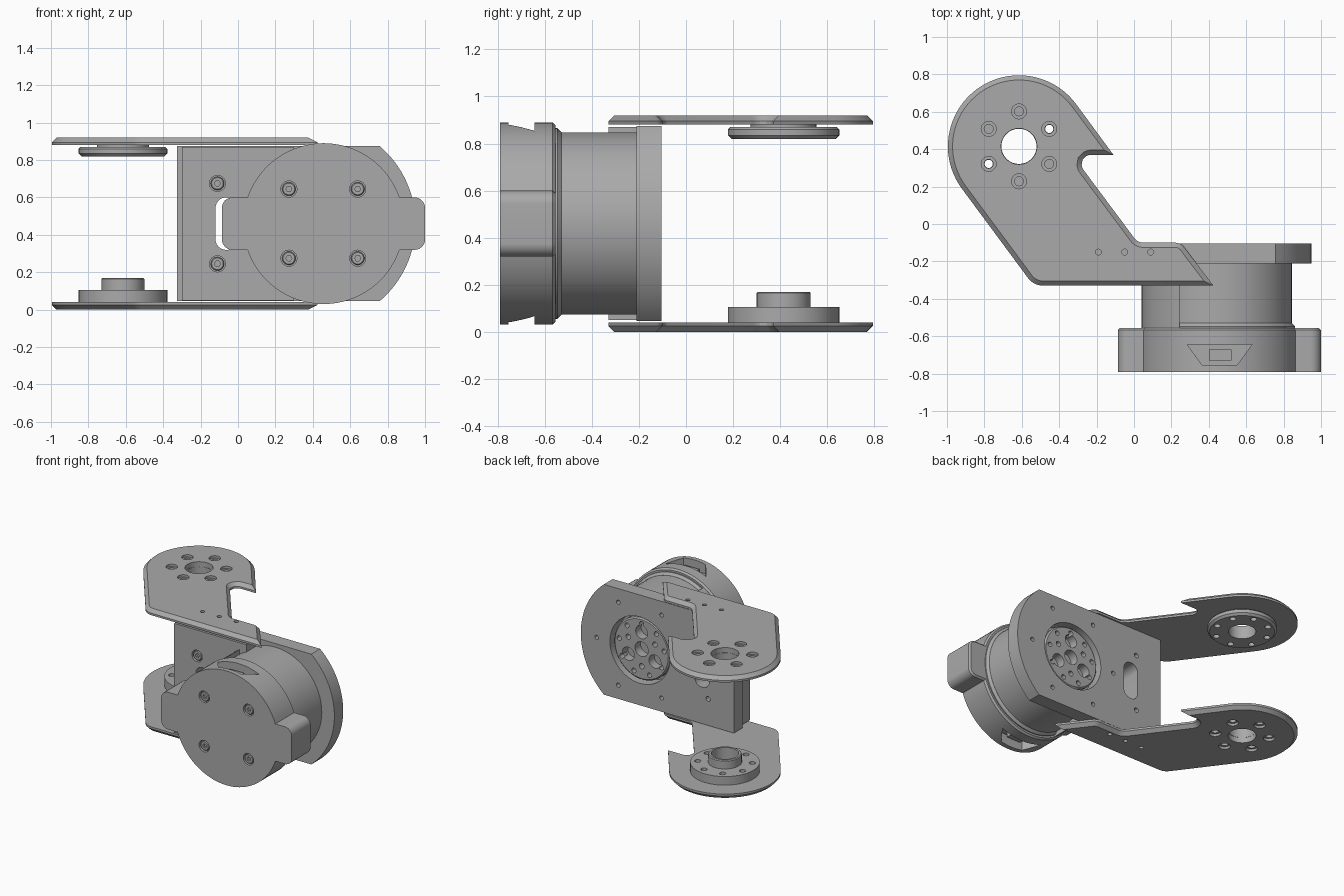
import bpy, bmesh, math
from mathutils import Vector

if "Cube" in bpy.data.objects:
    bpy.data.objects.remove(bpy.data.objects["Cube"])

metal = bpy.data.materials.new("grey_metal")
metal.use_nodes = True
grey = (0.4, 0.4, 0.4, 1)
metal.diffuse_color = grey
metal.node_tree.nodes["Principled BSDF"].inputs["Base Color"].default_value = grey
parts = []


def arc(cx, cy, r, a0, a1, n=32):
    angles = [math.radians(a0 + (a1 - a0) * i / n) for i in range(n + 1)]
    return [(cx + r * math.cos(a), cy + r * math.sin(a)) for a in angles]


def ring(cx, cy, r, n=32):
    return arc(cx, cy, r, 0, 360, n)[:-1]


def around(cx, cy, r, n, start=0):
    return ring_rotated(cx, cy, r, n, start)


def ring_rotated(cx, cy, r, n, start):
    return arc(cx, cy, r, start, start + 360, n)[:-1]


def fillet(corners, steps=6):
    """Round every corner given as (x, y, radius); plain (x, y) stays sharp."""
    out = []
    for i, c in enumerate(corners):
        p = Vector(c[:2])
        if len(c) == 2:
            out.append(p)
            continue
        a = (Vector(corners[i - 1][:2]) - p).normalized()
        b = (Vector(corners[(i + 1) % len(corners)][:2]) - p).normalized()
        half = a.angle(b) / 2
        t = c[2] / math.tan(half)
        mid = p + (a + b).normalized() * c[2] / math.sin(half)
        u, v = p + a * t - mid, p + b * t - mid
        for k in range(steps + 1):
            d = u.lerp(v, k / steps).normalized()
            out.append(mid + d * c[2])
    return out


def prism(name, pts, axis, lo, hi, bevel_lo=0, bevel_hi=0):
    """Extrude a profile along z, or along y from an (x, z) profile."""
    bm = bmesh.new()

    def loop(w):
        return [bm.verts.new((p[0], p[1], w) if axis == "z" else (p[0], w, p[1])) for p in pts]
    a, b = loop(lo), loop(hi)
    caps = [bm.faces.new(a), bm.faces.new(b)]
    for i in range(len(a)):
        bm.faces.new((a[i - 1], a[i], b[i], b[i - 1]))
    bmesh.ops.recalc_face_normals(bm, faces=bm.faces[:])
    edge_sets = [(list(f.edges), w) for f, w in zip(caps, (bevel_lo, bevel_hi)) if w]
    for edges, w in edge_sets:
        bmesh.ops.bevel(bm, geom=edges, offset=w, segments=1, affect="EDGES", clamp_overlap=False)
    mesh = bpy.data.meshes.new(name)
    bm.to_mesh(mesh)
    bm.free()
    mesh.materials.append(metal)
    obj = bpy.data.objects.new(name, mesh)
    bpy.context.scene.collection.objects.link(obj)
    parts.append(obj)
    return obj


def cut(obj, pts, axis, lo, hi):
    cutter = prism("cutter", pts, axis, lo, hi)
    parts.remove(cutter)
    cutter.hide_render = True
    mod = obj.modifiers.new("cut", "BOOLEAN")
    mod.operation, mod.solver, mod.object = "DIFFERENCE", "EXACT", cutter
    result = obj.evaluated_get(bpy.context.evaluated_depsgraph_get())
    mesh = bpy.data.meshes.new_from_object(result)
    obj.modifiers.clear()
    obj.data = mesh
    bpy.data.objects.remove(cutter)


# Bracket arms: rounded head, slanted neck with a notch, chamfered outer rim
HX, HY = -0.615, 0.415
arm = fillet(arc(HX, HY, 0.38, 36.9, 216.9, 40) + [
    (-0.536, -0.33, 0.1), (0.425, -0.33), (0.25, -0.1, 0.06),
    (0.02, -0.1, 0.06), (-0.33, 0.37, 0.05), (-0.11, 0.37)])
lower_arm = prism("lower_arm", arm, "z", 0, 0.04, bevel_lo=0.025)
upper_arm = prism("upper_arm", arm, "z", 0.88, 0.92, bevel_hi=0.025)
for plate, z, outer in ((lower_arm, 0, (-0.1, 0.018)), (upper_arm, 0.88, (0.902, 1))):
    cut(plate, ring(HX, HY, 0.096), "z", z - 0.1, z + 0.1)
    for x, y in around(HX, HY, 0.187, 6, 30):
        cut(plate, ring(x, y, 0.04, 20), "z", *outer)
        cut(plate, ring(x, y, 0.024, 16), "z", z - 0.1, z + 0.1)
    for x in (-0.19, -0.05, 0.09):
        cut(plate, ring(x, -0.15, 0.016, 12), "z", z - 0.1, z + 0.1)

# Pivot flanges on the inner sides of the arms
lower_flange = prism("lower_flange", ring(HX, HY, 0.237, 48), "z", 0.04, 0.105)
upper_flange = prism("upper_flange", ring(HX, HY, 0.237, 48), "z", 0.82, 0.87, 0.015, 0.01)
boss = prism("pivot_boss", ring(HX, HY, 0.115), "z", 0.1, 0.17, bevel_hi=0.006)
neck = prism("upper_flange_neck", ring(HX, HY, 0.14), "z", 0.865, 0.882)
for obj in (lower_flange, upper_flange, boss, neck):
    cut(obj, ring(HX, HY, 0.094), "z", -0.1, 1)
for flange in (lower_flange, upper_flange):
    for x, y in around(HX, HY, 0.187, 8, 30):
        cut(flange, ring(x, y, 0.022, 16), "z", -0.1, 1)

# Upright mounting wall with a rounded end, and the spacer pad before it
CX, CZ = 0.457, 0.46
wall = prism("mounting_wall", [(-0.325, 0.875), (-0.325, 0.045)]
             + arc(0.405, CZ, 0.544, -49.7, 49.7), "y", -0.21, -0.105)
pad = prism("spacer_pad", [(-0.3, 0.05), (0.3, 0.05), (0.3, 0.87), (-0.3, 0.87)], "y", -0.33, -0.21)
slot = fillet([(-0.12, 0.32, 0.055), (0, 0.32, 0.055), (0, 0.6, 0.055), (-0.12, 0.6, 0.055)])
for obj in (wall, pad):
    cut(obj, slot, "y", -0.5, 0)
    for z in (0.245, 0.675):
        cut(obj, ring(-0.11, z, 0.018, 12), "y", -0.5, 0)
cut(wall, ring(CX, CZ, 0.25, 48), "y", -0.5, 0)
for x, z in around(CX, CZ, 0.36, 6):
    cut(wall, ring(x, z, 0.016, 12), "y", -0.15, 0)

# Output rotor set into the wall
rotor = prism("output_rotor", ring(CX, CZ, 0.232, 48), "y", -0.2, -0.125, bevel_hi=0.01)
cut(rotor, ring(CX, CZ, 0.055), "y", -0.19, 0)
for x, z in around(CX, CZ, 0.128, 3, 90):
    cut(rotor, ring(x, z, 0.05, 20), "y", -0.19, 0)
for x, z in around(CX, CZ, 0.128, 3, 30):
    cut(rotor, ring(x, z, 0.02, 12), "y", -0.17, 0)
for x, z in around(CX, CZ, 0.19, 9, 10):
    cut(rotor, ring(x, z, 0.018, 12), "y", -0.17, 0)

# Motor housing with a raised side shell
prism("motor_body", ring(CX, CZ, 0.3875, 64), "y", -0.57, -0.2)
prism("body_collar", ring(CX, CZ, 0.405, 64), "y", -0.56, -0.53, bevel_hi=0.017)
prism("side_shell", arc(CX, CZ, 0.417, 121, 239), "y", -0.56, -0.2)

# Front cover: disc with two side lugs and vent pockets above and below
L, R, LO, HI = CX - 0.543, CX + 0.543, 0.32, 0.6
cover = prism("front_cover", fillet(
    arc(CX, CZ, 0.43, 19, 161, 40) + [(L, HI, 0.055), (L, LO, 0.055)]
    + arc(CX, CZ, 0.43, 199, 341, 40) + [(R, LO, 0.055), (R, HI, 0.055)]),
    "y", -0.79, -0.555, bevel_hi=0.012)
pocket = [(0.285, -0.645), (0.63, -0.645), (0.55, -0.755), (0.365, -0.755)]
block = [(0.4, -0.73), (0.52, -0.73), (0.52, -0.67), (0.4, -0.67)]
for side, z0, z1 in (("upper", 0.81, 1), ("lower", -0.1, 0.11)):
    cut(cover, pocket, "z", z0, z1)
    b0, b1 = (0.8, 0.845) if side == "upper" else (0.075, 0.12)
    prism(side + "_vent_block", block, "z", b0, b1)

# Countersunk screws on the cover and the pad
for host, face, spots in (
        (cover, -0.79, [(x, z) for x in (0.272, 0.64) for z in (0.275, 0.645)]),
        (pad, -0.33, [(-0.11, 0.245), (-0.11, 0.675)])):
    for x, z in spots:
        cut(host, ring(x, z, 0.043, 24), "y", face - 0.1, face + 0.03)
        screw = prism("screw", ring(x, z, 0.036, 24), "y", face + 0.004, face + 0.035, bevel_lo=0.005)
        cut(screw, ring(x, z, 0.016, 6), "y", face - 0.1, face + 0.022)

# Smooth round surfaces, keep the machined edges sharp
bpy.ops.object.select_all(action="DESELECT")
for obj in parts:
    obj.select_set(True)
bpy.context.view_layer.objects.active = parts[0]
bpy.ops.object.shade_smooth_by_angle(angle=math.radians(25))
